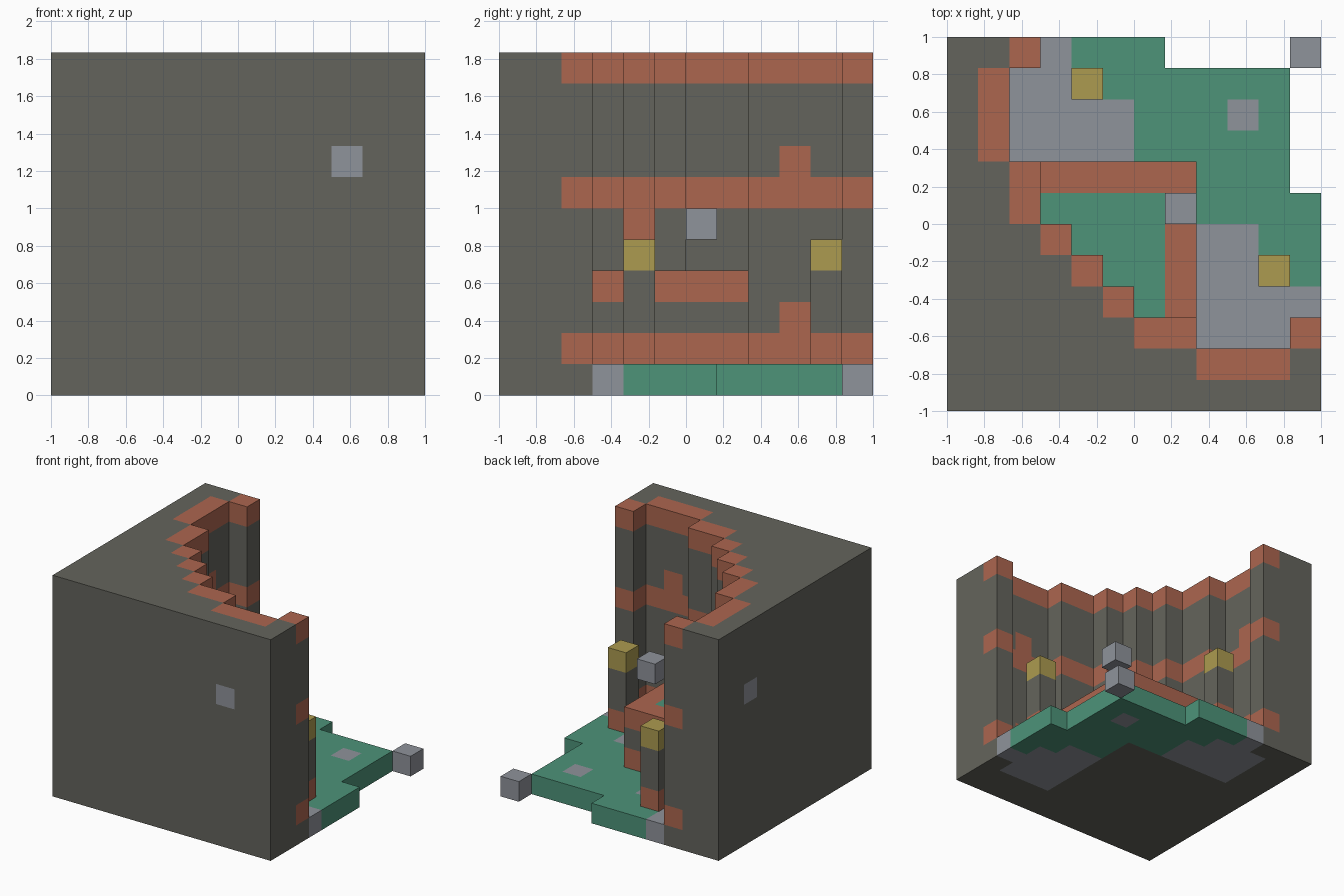
import bpy, bmesh
from mathutils import Vector

cube = bpy.data.objects.get("Cube")
if cube:
    bpy.data.objects.remove(cube, do_unlink=True)

N, H = 12, 11          # blocks along each side, blocks in height
S = 2 / N              # block size

COLOURS = {
    "dark_stone": (0.127, 0.127, 0.107),
    "terracotta": (0.413, 0.133, 0.078),
    "green": (0.074, 0.292, 0.191),
    "pale_grey": (0.275, 0.292, 0.328),
    "yellow": (0.413, 0.328, 0.080),
}
MATS = {}
for name, rgb in COLOURS.items():
    m = bpy.data.materials.new(name)
    m.use_nodes = True
    m.diffuse_color = (*rgb, 1)
    bsdf = m.node_tree.nodes["Principled BSDF"]
    bsdf.inputs["Base Color"].default_value = (*rgb, 1)
    bsdf.inputs["Roughness"].default_value = 0.9
    MATS[name] = m
DARK, TRIM, GREEN, GREY, YELLOW = COLOURS


def block(x0, x1, y0, y1):
    """Plan cells from x0..x1 and y0..y1, both ends included."""
    return {(i, j) for i in range(x0, x1 + 1) for j in range(y0, y1 + 1)}


def mirror(cells):
    """Add the reflection across the plan diagonal."""
    return cells | {(j, i) for i, j in cells}


def rim_of(cells):
    """Cells with an open neighbour inside the plan square."""
    inside = block(0, N - 1, 0, N - 1)
    return {(i, j) for i, j in cells
            if {(i + 1, j), (i - 1, j), (i, j + 1), (i, j - 1)} & (inside - cells)}


parts = {}

# Curved enclosing wall: trimmed rim bands, small windows and accents
wall = mirror(block(0, 11, 0, 1) | block(0, 7, 2, 2) | {(11, 2)}
              | block(0, 5, 3, 3) | {(4, 4)})
alcove = mirror(block(8, 10, 1, 1))
wall -= alcove & set()
wall_rim = rim_of(wall)
parts["curved_wall"] = {
    (i, j, k): TRIM if (i, j) in wall_rim and k in (1, 6, 10) else DARK
    for i, j in wall for k in range(H)}
for i, j in mirror({(9, 1)}):
    for k in (2, 7):
        parts["curved_wall"][i, j, k] = TRIM
for i, j in mirror({(9, 0)}):
    parts["curved_wall"][i, j, 7] = GREY
parts["curved_wall"][4, 4, 5] = TRIM

# Raised corner platform with trimmed edge and green top
platform = block(3, 7, 3, 7) - wall
edge = {c for c in platform if max(c) == 7}
parts["platform"] = {}
for c in platform:
    for k in range(4):
        colour = TRIM if c in edge and k in (1, 3) else GREEN if k == 3 else DARK
        parts["platform"][(*c, k)] = colour

# Ground floor with pale paving on both wings
floor = mirror(block(2, 10, 2, 10) | block(3, 6, 11, 11)) - wall - platform
paving = mirror(block(8, 9, 2, 5) | {(10, 2), (10, 3), (11, 3), (10, 4)}) | {(9, 9)}
parts["floor"] = {(*c, 0): GREY if c in paving else GREEN for c in floor}

# Two lamp posts
for label, (i, j) in (("left", (10, 4)), ("right", (4, 10))):
    parts[label + "_lamp_post"] = {
        (i, j, k): {1: TRIM, 4: YELLOW}.get(k, DARK) for k in range(1, 5)}

# Loose cubes
parts["floating_cube"] = {(7, 6, 5): GREY}
parts["corner_cube"] = {(11, 11, 0): GREY}

solid = {c for cells in parts.values() for c in cells}


def build(name, cells):
    """Outer skin of the blocks, coloured block by block."""
    used = [n for n in COLOURS if n in cells.values()]
    bm = bmesh.new()
    verts = {}

    def vert(p):
        if p not in verts:
            verts[p] = bm.verts.new((p[0] * S - 1, p[1] * S - 1, p[2] * S))
        return verts[p]

    for cell, colour in cells.items():
        for axis in range(3):
            u, v = (axis + 1) % 3, (axis + 2) % 3
            for side in (0, 1):
                near = list(cell)
                near[axis] += 2 * side - 1
                if tuple(near) in solid:
                    continue
                ring = []
                for a, b in ((0, 0), (1, 0), (1, 1), (0, 1)):
                    p = list(cell)
                    p[axis] += side
                    p[u] += a
                    p[v] += b
                    ring.append(vert(tuple(p)))
                face = bm.faces.new(ring if side else ring[::-1])
                face.material_index = used.index(colour)
    mesh = bpy.data.meshes.new(name)
    bm.to_mesh(mesh)
    bm.free()
    for n in used:
        mesh.materials.append(MATS[n])
    bpy.context.collection.objects.link(bpy.data.objects.new(name, mesh))


# The wall thins to one block behind each wing
for name, cells in parts.items():
    build(name, cells)
